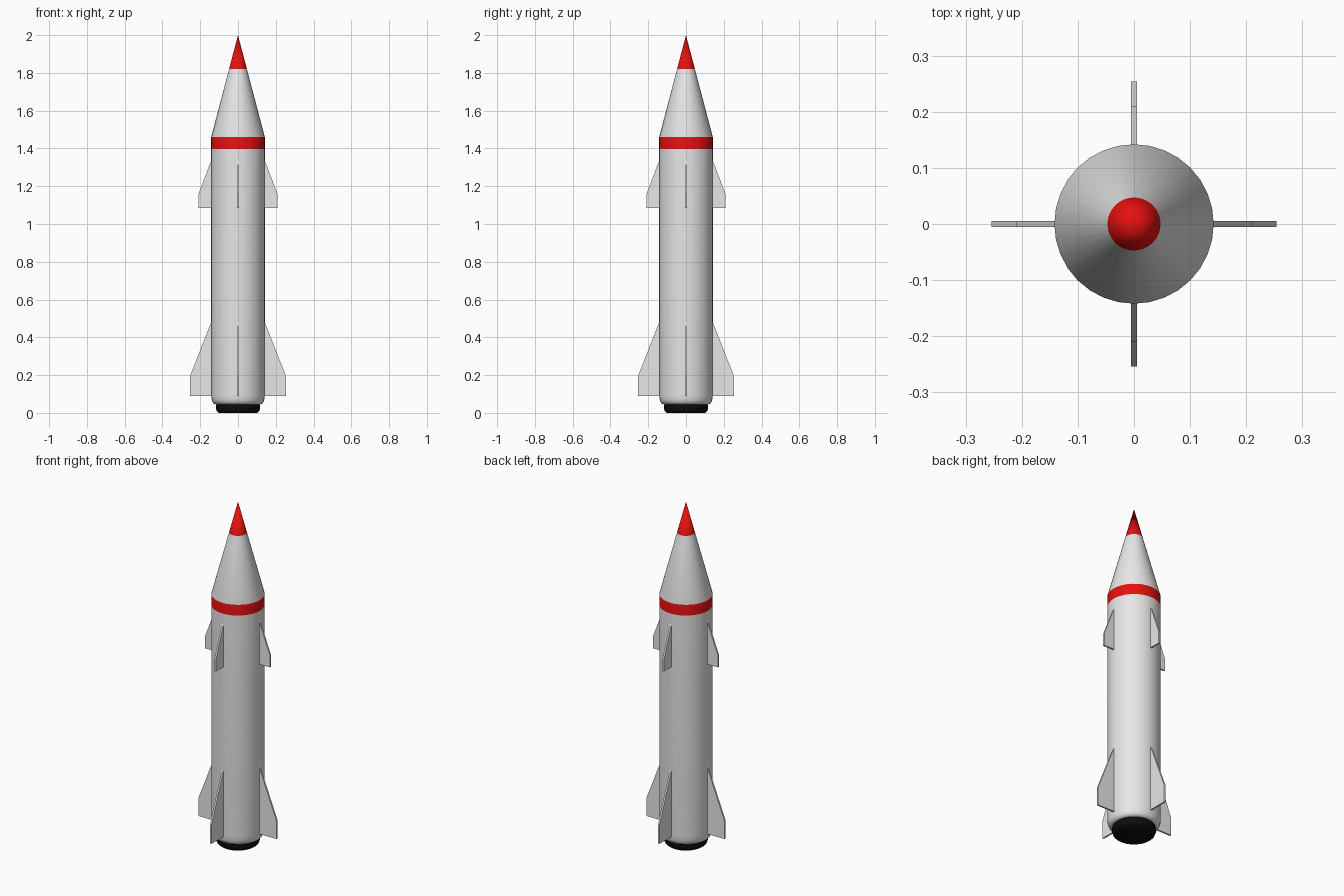
import bpy, bmesh, math

if "Cube" in bpy.data.objects:
    bpy.data.objects.remove(bpy.data.objects["Cube"])


def material(name, rgb):
    m = bpy.data.materials.new(name)
    m.use_nodes = True
    m.diffuse_color = (*rgb, 1)
    m.node_tree.nodes["Principled BSDF"].inputs["Base Color"].default_value = (*rgb, 1)
    return m


WHITE = material("white paint", (0.8, 0.8, 0.8))
RED = material("red paint", (0.8, 0.005, 0.005))
BLACK = material("black nozzle", (0.004, 0.004, 0.004))
SIDES = 32
RADIUS = 0.142


def add_object(name, bm, mat, smooth=False):
    bmesh.ops.recalc_face_normals(bm, faces=bm.faces)
    mesh = bpy.data.meshes.new(name)
    bm.to_mesh(mesh)
    bm.free()
    mesh.materials.append(mat)
    obj = bpy.data.objects.new(name, mesh)
    bpy.context.collection.objects.link(obj)
    if smooth:
        bpy.ops.object.select_all(action="DESELECT")
        obj.select_set(True)
        bpy.context.view_layer.objects.active = obj
        bpy.ops.object.shade_smooth_by_angle(angle=math.radians(40))
    return obj


def lathe(name, profile, mat):
    """Spin a list of (radius, z) points that starts and ends on the axis."""
    bm = bmesh.new()
    verts = [bm.verts.new((r, 0, z)) for r, z in profile]
    edges = [bm.edges.new(pair) for pair in zip(verts, verts[1:])]
    bmesh.ops.spin(bm, geom=verts + edges, cent=(0, 0, 0), axis=(0, 0, 1),
                   angle=math.tau, steps=SIDES, use_merge=True)
    bmesh.ops.remove_doubles(bm, verts=bm.verts, dist=0.0005)
    return add_object(name, bm, mat, smooth=True)


def fins(name, outline, thickness=0.01):
    """Four flat fins around the body from one (radius, z) outline."""
    for i, side in enumerate(("left", "back", "right", "front")):
        bm = bmesh.new()
        face = bm.faces.new([bm.verts.new((r, -thickness / 2, z)) for r, z in outline])
        extruded = bmesh.ops.extrude_face_region(bm, geom=[face])["geom"]
        bmesh.ops.translate(bm, vec=(0, thickness, 0),
                            verts=[v for v in extruded if isinstance(v, bmesh.types.BMVert)])
        obj = add_object(f"{name}_{side}", bm, WHITE)
        obj.rotation_euler.z = i * math.pi / 2


# Body with rounded tail, stripe and pointed nose
body = lathe("body", [
    (0, 0.045), (0.118, 0.045), (0.129, 0.049), (0.136, 0.06), (0.14, 0.075),
    (RADIUS, 0.1), (RADIUS, 1.397), (RADIUS, 1.46), (0.0473, 1.82), (0, 2)], WHITE)
body.data.materials.append(RED)
for face in body.data.polygons:
    z = face.center.z
    if 1.397 < z < 1.46 or z > 1.82:
        face.material_index = 1

# Engine nozzle
lathe("nozzle", [(0, 0), (0.102, 0), (0.112, 0.008), (0.117, 0.022),
                 (0.117, 0.035), (0.113, 0.05), (0, 0.05)], BLACK)

# Tail fins and smaller upper fins
fins("tail_fin", [(0.12, 0.09), (0.254, 0.09), (0.254, 0.195), (0.142, 0.48), (0.12, 0.535)])
fins("upper_fin", [(0.12, 1.085), (0.21, 1.085), (0.21, 1.157), (0.142, 1.335), (0.12, 1.39)])
